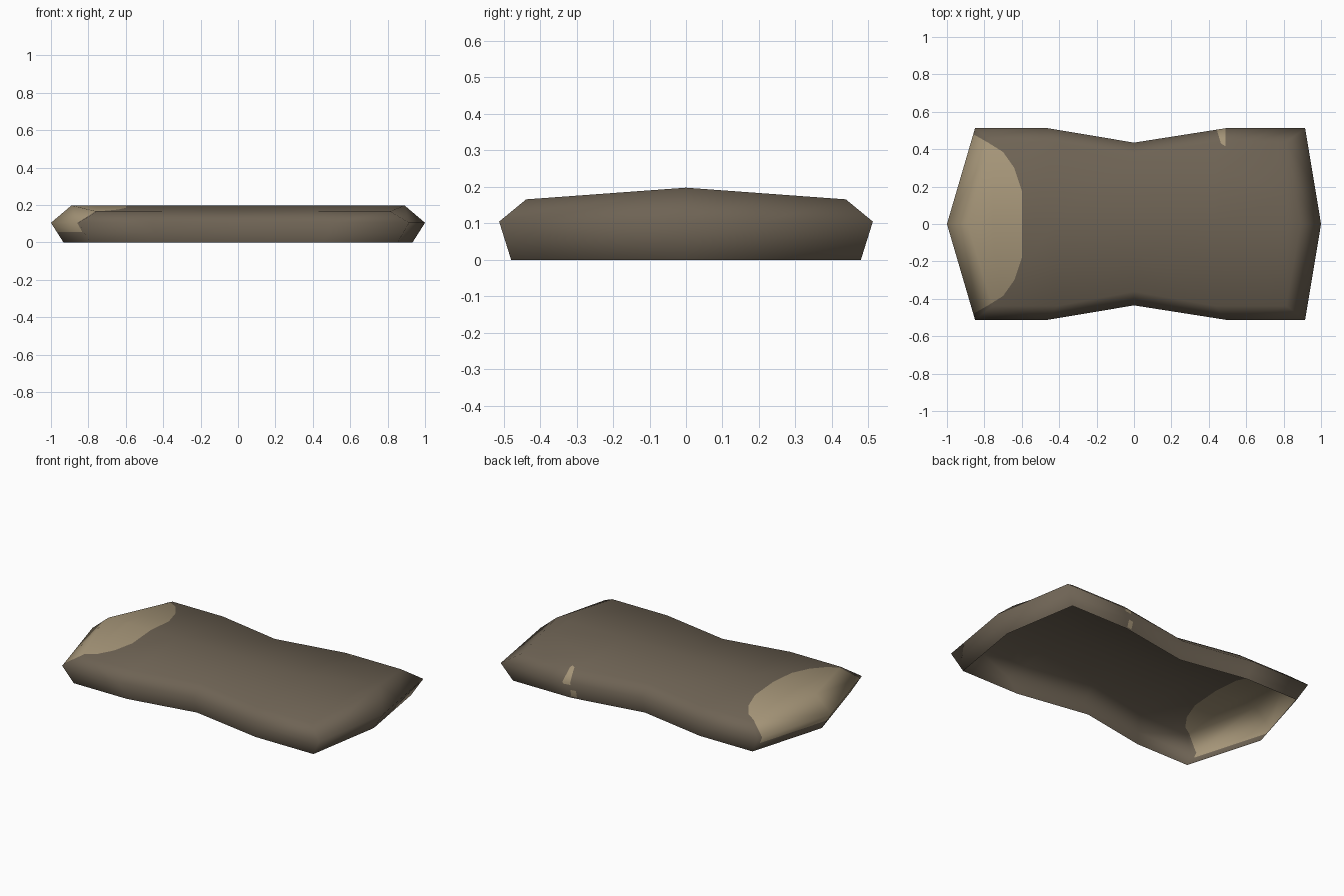
import bpy, bmesh
from mathutils import Vector

if "Cube" in bpy.data.objects:
    bpy.data.objects.remove(bpy.data.objects["Cube"])


def material(name, rgb):
    m = bpy.data.materials.new(name)
    m.diffuse_color = (*rgb, 1)
    m.use_nodes = True
    m.node_tree.nodes["Principled BSDF"].inputs["Base Color"].default_value = m.diffuse_color
    return m


# Widest outline of the slab: waisted sides and pointed ends
SIDE = [(-0.85, 0.512), (-0.46, 0.512), (0, 0.435), (0.49, 0.512), (0.915, 0.512)]
LEFT, RIGHT = -1.0, 1.0


def ring(bm, z, sx, inset, tip_z):
    """Closed outline: front side, right tip, back side, left tip."""
    front = [bm.verts.new((x * sx, -(y - inset), z)) for x, y in SIDE]
    back = [bm.verts.new((x * sx, y - inset, z)) for x, y in reversed(SIDE)]
    right = bm.verts.new((RIGHT * sx, 0, tip_z))
    left = bm.verts.new((LEFT * sx, 0, tip_z))
    return front + [right] + back + [left]


def paint(bm, outline, z_low, z_high, index):
    """Cut a convex patch (anticlockwise in plan) into the shell and colour it."""
    planes = [((0, 0, z_low), Vector((0, 0, -1))), ((0, 0, z_high), Vector((0, 0, 1)))]
    for a, b in zip(outline, outline[1:] + outline[:1]):
        planes.append(((*a, 0), Vector((b[1] - a[1], a[0] - b[0], 0)).normalized()))
    inside = list(bm.faces)
    for co, no in planes:
        geom = set(inside)
        for f in inside:
            geom.update(f.edges)
            geom.update(f.verts)
        out = bmesh.ops.bisect_plane(bm, geom=list(geom), dist=1e-5,
                                     plane_co=co, plane_no=no)["geom"]
        faces = {f for f in out if isinstance(f, bmesh.types.BMFace)}
        faces.update(f for f in inside if f.is_valid)
        inside = [f for f in faces
                  if (f.calc_center_median() - Vector(co)).dot(no) < 0]
    for f in inside:
        f.material_index = index


# Shell, open underneath: undercut wall, bevelled shoulder, ridged top
bm = bmesh.new()
rings = [ring(bm, 0, 0.933, 0.033, 0),
         ring(bm, 0.105, 1, 0, 0.105),
         ring(bm, 0.166, 0.89, 0.074, 0.198)]
for lo, hi in zip(rings, rings[1:]):
    for i in range(12):
        j = (i + 1) % 12
        bm.faces.new((lo[i], lo[j], hi[j], hi[i]))
top = rings[-1]
ridge = [bm.verts.new((v.co.x, 0, 0.198)) for v in top[:5]]
for i in range(4):
    bm.faces.new((top[i], top[i + 1], ridge[i + 1], ridge[i]))
    bm.faces.new((ridge[i], ridge[i + 1], top[9 - i], top[10 - i]))
bm.faces.new((top[4], top[5], ridge[4]))
bm.faces.new((top[5], top[6], ridge[4]))
bm.faces.new((top[10], top[11], ridge[0]))
bm.faces.new((top[11], top[0], ridge[0]))

# Keep the smooth shading of the simple shell through the colour cuts
bm.normal_update()
layer = bm.verts.layers.float_vector.new("soft")
for v in bm.verts:
    v[layer] = v.normal

# Worn pale end
half = [(-1.05, 0.55), (-0.85, 0.475), (-0.78, 0.435), (-0.70, 0.385),
        (-0.64, 0.30), (-0.60, 0.18)]
paint(bm, [(x, -y) for x, y in half] + half[::-1], 0.057, 0.3, 1)
# Small chips on the back edge
paint(bm, [(0.49, 0.415), (0.49, 0.53), (0.435, 0.53), (0.465, 0.43)], 0.09, 0.3, 1)
paint(bm, [(0.46, 0.45), (0.44, 0.53), (0.41, 0.53), (0.42, 0.45)], 0.01, 0.055, 1)

for f in bm.faces:
    f.smooth = True
normals = [v[layer].normalized() for v in bm.verts]
bm.verts.layers.float_vector.remove(layer)
mesh = bpy.data.meshes.new("slab_shell")
bm.to_mesh(mesh)
bm.free()
mesh.normals_split_custom_set_from_vertices(normals)
mesh.materials.append(material("dark brown", (0.156, 0.125, 0.089)))
mesh.materials.append(material("worn tan", (0.376, 0.300, 0.188)))
bpy.context.collection.objects.link(bpy.data.objects.new("slab_shell", mesh))
